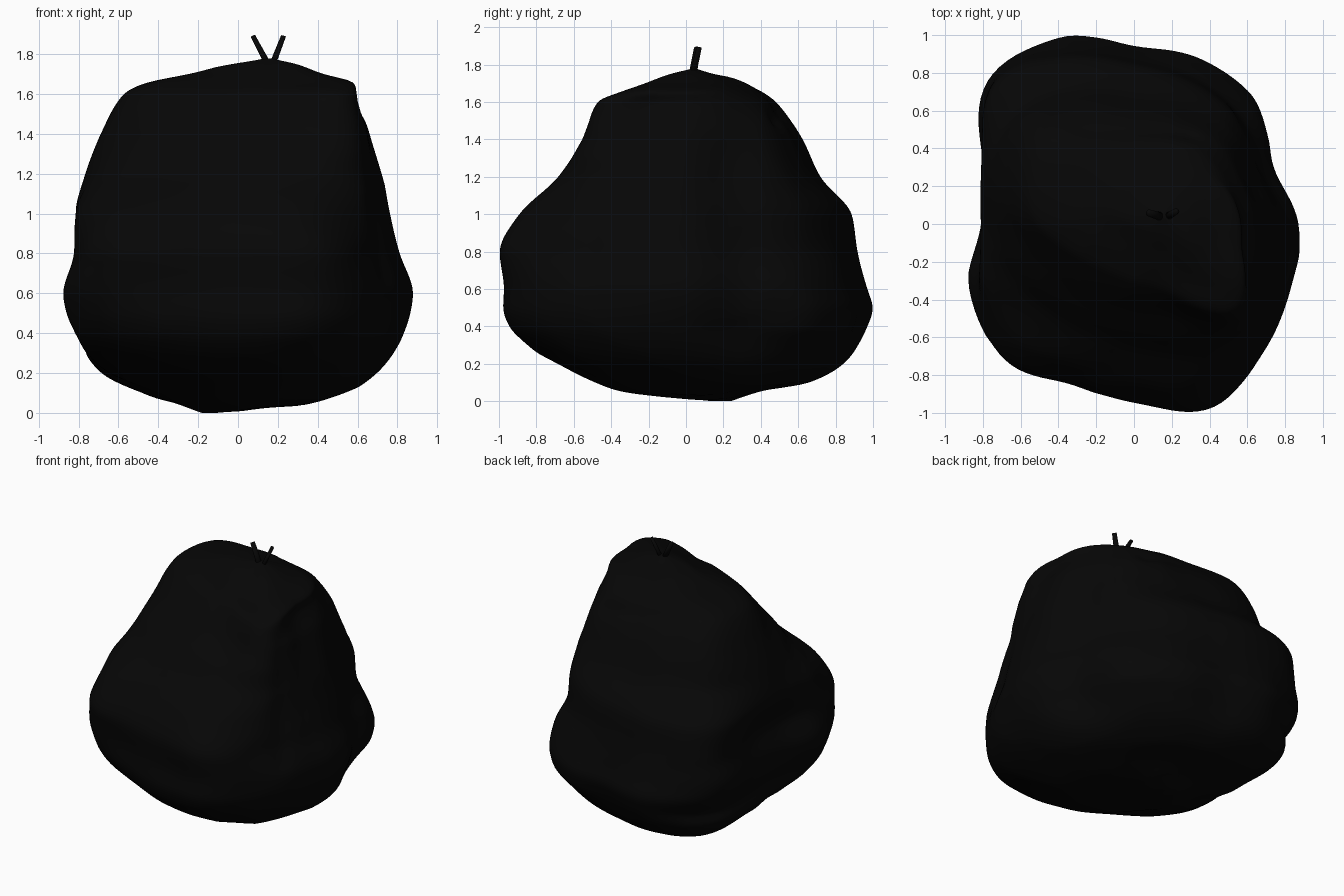
import bpy, bmesh, math
from mathutils import Vector, noise

cube = bpy.data.objects.get("Cube")
if cube:
    bpy.data.objects.remove(cube, do_unlink=True)

black = bpy.data.materials.new("black plastic")
black.use_nodes = True
black.diffuse_color = (0.002, 0.002, 0.002, 1)
black.node_tree.nodes["Principled BSDF"].inputs["Base Color"].default_value = black.diffuse_color

SIDES, RINGS = 144, 150

# Sack outline by height: z, left/right limits, front/back limits
LEVELS = [
    (0, -.17, -.12, .15, .23), (.05, -.32, .38, -.33, .38), (.1, -.48, .54, -.48, .65),
    (.2, -.69, .7, -.69, .84), (.3, -.77, .78, -.85, .92), (.4, -.82, .83, -.95, .97),
    (.5, -.86, .865, -.98, 1), (.6, -.88, .88, -.975, .97), (.8, -.825, .815, -1, .92),
    (1, -.815, .765, -.89, .89), (1.2, -.765, .72, -.685, .72), (1.4, -.685, .66, -.555, .62),
    (1.6, -.575, .595, -.475, .485), (1.65, -.48, .59, -.36, .42), (1.7, -.24, .42, -.22, .33),
    (1.75, -.02, .29, -.08, .15), (1.775, .14, .17, .03, .05),
]

# Plan shapes: height, then radii anticlockwise from +x in equal steps
PLANS = [
    (.1, [1, .95, .9, .9, .95, 1.08, 1.2, 1, .85, .8, .77, .85, .95, 1.05, 1.1, 1.03]),
    (.38, [.86, .79, .94, .97, .95, 1.08, 1.04, .85, .79, .92, .92, .88, .94, 1.04, .97, .9]),
    (.8, [.8, .73, .8, .85, .89, 1.02, 1.12, .85, .79, .94, 1.03, .93, .96, 1.06, .91, .83]),
    (1.2, [.7, .65, .72, .7, .71, .8, .88, .82, .76, .72, .68, .66, .69, .77, .83, .73]),
    (1.6, [.57, .54, .52, .47, .45, .52, .66, .61, .54, .43, .37, .36, .39, .48, .79, .62]),
    (1.72, [.57, .48, .41, .4, .44, .53, .66, .61, .54, .43, .37, .36, .39, .48, .75, .65]),
]


def cubic(p, q, r, s, t):
    return q + t * ((r - p) / 2 + t * (p - 2.5 * q + 2 * r - s / 2 + t * (1.5 * (q - r) + (s - p) / 2)))


def radius(radii, turn):
    f = turn * len(radii)
    i = int(f)
    return cubic(*(radii[(i + k) % len(radii)] for k in (-1, 0, 1, 2)), f - i)


def between(table, z):
    """Return neighbouring rows of a table and the blend factor at height z."""
    for low, high in zip(table, table[1:]):
        if z <= high[0]:
            return low, high, max(0, (z - low[0]) / (high[0] - low[0]))
    return table[-1], table[-1], 0


def limits(z):
    """Smooth monotone interpolation of the outline limits."""
    zs = [row[0] for row in LEVELS]
    i = next((k for k in range(len(zs) - 1) if z <= zs[k + 1]), len(zs) - 2)
    h = zs[i + 1] - zs[i]
    t = (z - zs[i]) / h

    def slope(k, c):
        if k == 0 or k == len(zs) - 1:
            a, b = (0, 1) if k == 0 else (k - 1, k)
            return (LEVELS[b][c] - LEVELS[a][c]) / (zs[b] - zs[a])
        d, e = ((LEVELS[j + 1][c] - LEVELS[j][c]) / (zs[j + 1] - zs[j]) for j in (k - 1, k))
        return 2 * d * e / (d + e) if d * e > 0 else 0

    out = []
    for c in range(1, 5):
        a, b = LEVELS[i][c], LEVELS[i + 1][c]
        m, n = slope(i, c) * h, slope(i + 1, c) * h
        out.append(a + t * (m + t * (3 * (b - a) - 2 * m - n + t * (2 * (a - b) + m + n))))
    return out


def ring(z):
    low, high, t = between(PLANS, z)
    pts = []
    for k in range(SIDES):
        turn = k / SIDES
        r = radius(low[1], turn) * (1 - t) + radius(high[1], turn) * t
        pts.append((r * math.cos(math.tau * turn), r * math.sin(math.tau * turn)))
    fitted = []
    for values, lo, hi in zip(zip(*pts), limits(z)[::2], limits(z)[1::2]):
        a, b = min(values), max(values)
        fitted.append([lo + (v - a) / (b - a) * (hi - lo) for v in values])
    return [Vector((x, y, z)) for x, y in zip(*fitted)]


# Long folds: start, end, depth, width
FOLDS = [
    ((-.75, -.45, .8), (-.45, -.7, .78), .015, .05),
    ((-.45, -.7, .78), (-.15, -.75, 1), .015, .05),
    ((.66, -.4, 1.5), (.75, -.55, .7), .015, .07),
    ((.55, .5, 1.45), (.65, .6, .8), .015, .06),
    ((-.3, .45, 1.55), (.3, .47, 1.5), .015, .05),
]


def fold_depth(p):
    total = 0
    for a, b, depth, width in FOLDS:
        a, b = Vector(a), Vector(b)
        t = min(1, max(0, (p - a).dot(b - a) / (b - a).length_squared))
        total += depth * math.exp(-((p - a.lerp(b, t)).length / width) ** 2)
    return total


# Sack body
bm = bmesh.new()
top = LEVELS[-1][0]
rows = []
for i in range(RINGS + 1):
    z = top * (1 - math.cos(math.pi * i / RINGS)) / 2
    rows.append([bm.verts.new(p) for p in ring(z)])
for low, high in zip(rows, rows[1:]):
    for k in range(SIDES):
        n = (k + 1) % SIDES
        bm.faces.new((low[k], low[n], high[n], high[k]))
bm.faces.new(rows[0][::-1])
bm.faces.new(rows[-1])
for _ in range(6):
    bmesh.ops.smooth_vert(bm, verts=bm.verts, factor=0.5, use_axis_x=True, use_axis_y=True, use_axis_z=True)
bm.normal_update()

# Soft creases in the plastic
moves = []
for v in bm.verts:
    p = v.co
    crumple = abs(noise.noise(Vector((p.x * 3, p.y * 3, p.z * 2)))) * 0.012
    moves.append(v.normal * (0.004 - crumple - fold_depth(p)))
for v, move in zip(bm.verts, moves):
    v.co += move
    v.co.z = max(0, v.co.z)


def finish(name, bm):
    mesh = bpy.data.meshes.new(name)
    bm.to_mesh(mesh)
    bm.free()
    mesh.materials.append(black)
    obj = bpy.data.objects.new(name, mesh)
    bpy.context.collection.objects.link(obj)
    for face in mesh.polygons:
        face.use_smooth = True


finish("sack_body", bm)


# Tied ends: flat strips rising from the gathered top
def tie_end(name, base, tip, width):
    base, tip = Vector(base), Vector(tip)
    bm = bmesh.new()
    bmesh.ops.create_cone(bm, cap_ends=True, segments=8, radius1=width * 1.3, radius2=width,
                          depth=(tip - base).length)
    for v in bm.verts:
        v.co.y *= 0.7
    turn = (tip - base).to_track_quat('Z', 'Y').to_matrix().to_4x4()
    turn.translation = (base + tip) / 2
    bm.transform(turn)
    finish(name, bm)


tie_end("tie_end_right", (.155, .035, 1.74), (.075, .06, 1.89), .018)
tie_end("tie_end_left", (.17, .035, 1.74), (.228, .07, 1.89), .016)
